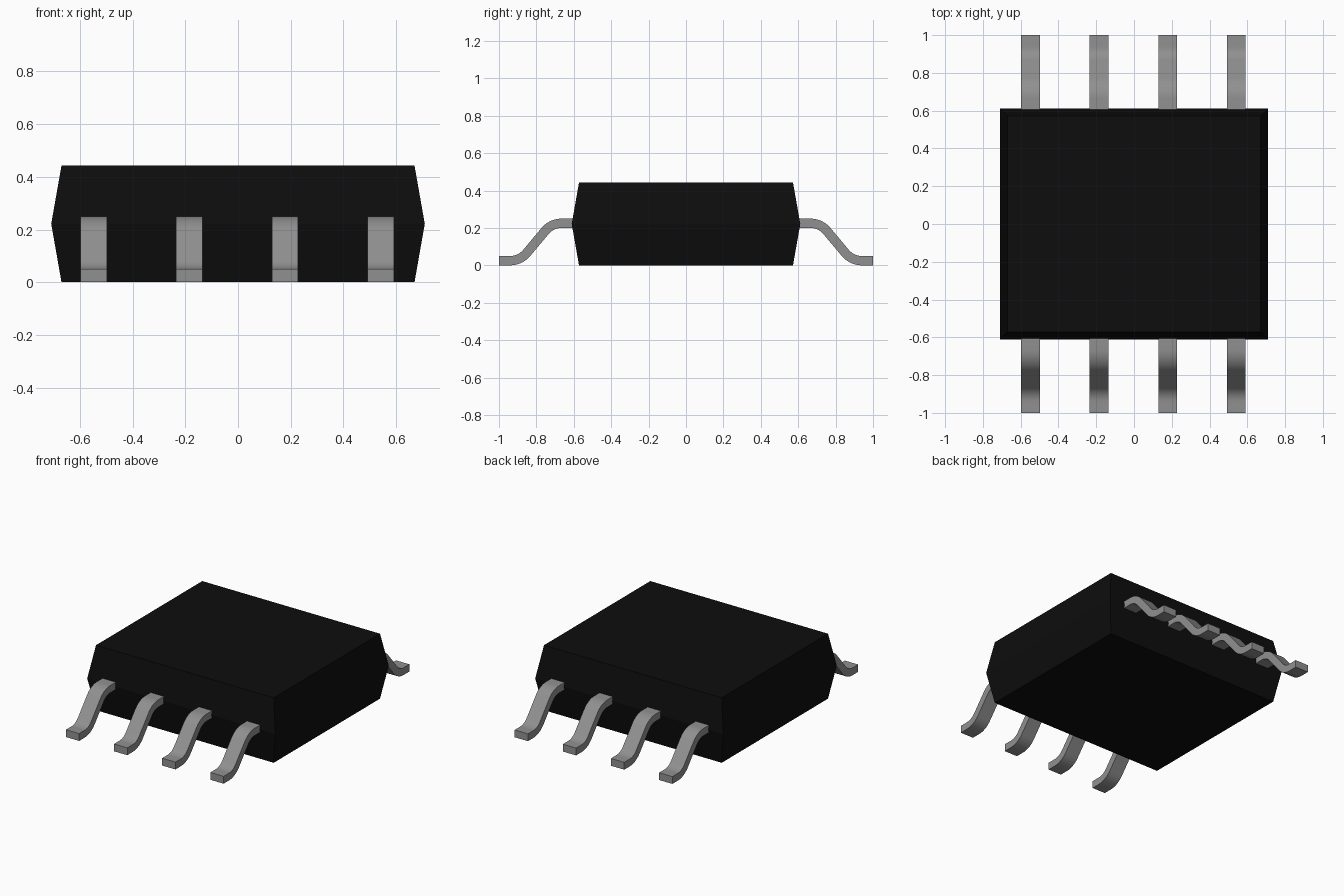
import bpy
import bmesh
from math import sin, cos, radians

cube = bpy.data.objects.get("Cube")
if cube:
    bpy.data.objects.remove(cube, do_unlink=True)


def make_material(name, value):
    mat = bpy.data.materials.new(name)
    mat.use_nodes = True
    color = (value, value, value, 1)
    mat.diffuse_color = color
    mat.node_tree.nodes["Principled BSDF"].inputs["Base Color"].default_value = color
    return mat


def make_object(name, bm, mat):
    bmesh.ops.recalc_face_normals(bm, faces=bm.faces[:])
    mesh = bpy.data.meshes.new(name)
    bm.to_mesh(mesh)
    bm.free()
    mesh.materials.append(mat)
    obj = bpy.data.objects.new(name, mesh)
    bpy.context.collection.objects.link(obj)
    return obj


black = make_material("black plastic", 0.004)
metal = make_material("grey metal", 0.28)

# Package body: two tapered halves meeting at the widest middle line
HEIGHT = 0.443
bm = bmesh.new()
rings = []
for hx, hy, z in ((0.67, 0.572, 0), (0.709, 0.611, HEIGHT / 2), (0.67, 0.572, HEIGHT)):
    rings.append([bm.verts.new((sx * hx, sy * hy, z))
                  for sx, sy in ((-1, -1), (1, -1), (1, 1), (-1, 1))])
for low, high in zip(rings, rings[1:]):
    for i in range(4):
        j = (i + 1) % 4
        bm.faces.new((low[i], low[j], high[j], high[i]))
bm.faces.new(rings[0])
bm.faces.new(rings[-1])
make_object("package_body", bm, black)

# Gull-wing lead: centre line of two arcs joined by a straight slope
HALF, WIDTH, DROP = 0.025, 0.1, 0.2
BEND_IN, BEND_OUT = 0.665, 0.94
RADIUS, ANGLE, STEPS = 0.115, radians(50), 10


def lead_path():
    """Points along the lead as (y, z, downward angle)."""
    top = HALF + DROP
    path = [(0.58, top, 0)]
    angles = [ANGLE * i / STEPS for i in range(STEPS + 1)]
    for a in angles:
        path.append((BEND_IN + RADIUS * sin(a), top - RADIUS * (1 - cos(a)), a))
    for a in reversed(angles):
        path.append((BEND_OUT - RADIUS * sin(a), HALF + RADIUS * (1 - cos(a)), a))
    path.append((1, HALF, 0))
    return path


def make_lead(name, x, side):
    bm = bmesh.new()
    sections = []
    for y, z, a in lead_path():
        section = []
        for sx, sn in ((-1, -1), (1, -1), (1, 1), (-1, 1)):
            section.append(bm.verts.new((x + sx * WIDTH / 2,
                                         side * (y + sn * HALF * sin(a)),
                                         z + sn * HALF * cos(a))))
        sections.append(section)
    for a, b in zip(sections, sections[1:]):
        for i in range(4):
            j = (i + 1) % 4
            bm.faces.new((a[i], a[j], b[j], b[i]))
    bm.faces.new(sections[0])
    bm.faces.new(sections[-1])
    obj = make_object(name, bm, metal)
    bpy.ops.object.select_all(action="DESELECT")
    obj.select_set(True)
    bpy.context.view_layer.objects.active = obj
    bpy.ops.object.shade_smooth_by_angle(angle=radians(30))


# Four leads on the front and four on the back
PITCH = 0.363
for label, side in (("front", -1), ("back", 1)):
    for n in range(4):
        make_lead(f"{label}_lead_{n + 1}", (n - 1.5) * PITCH - 0.003, side)
